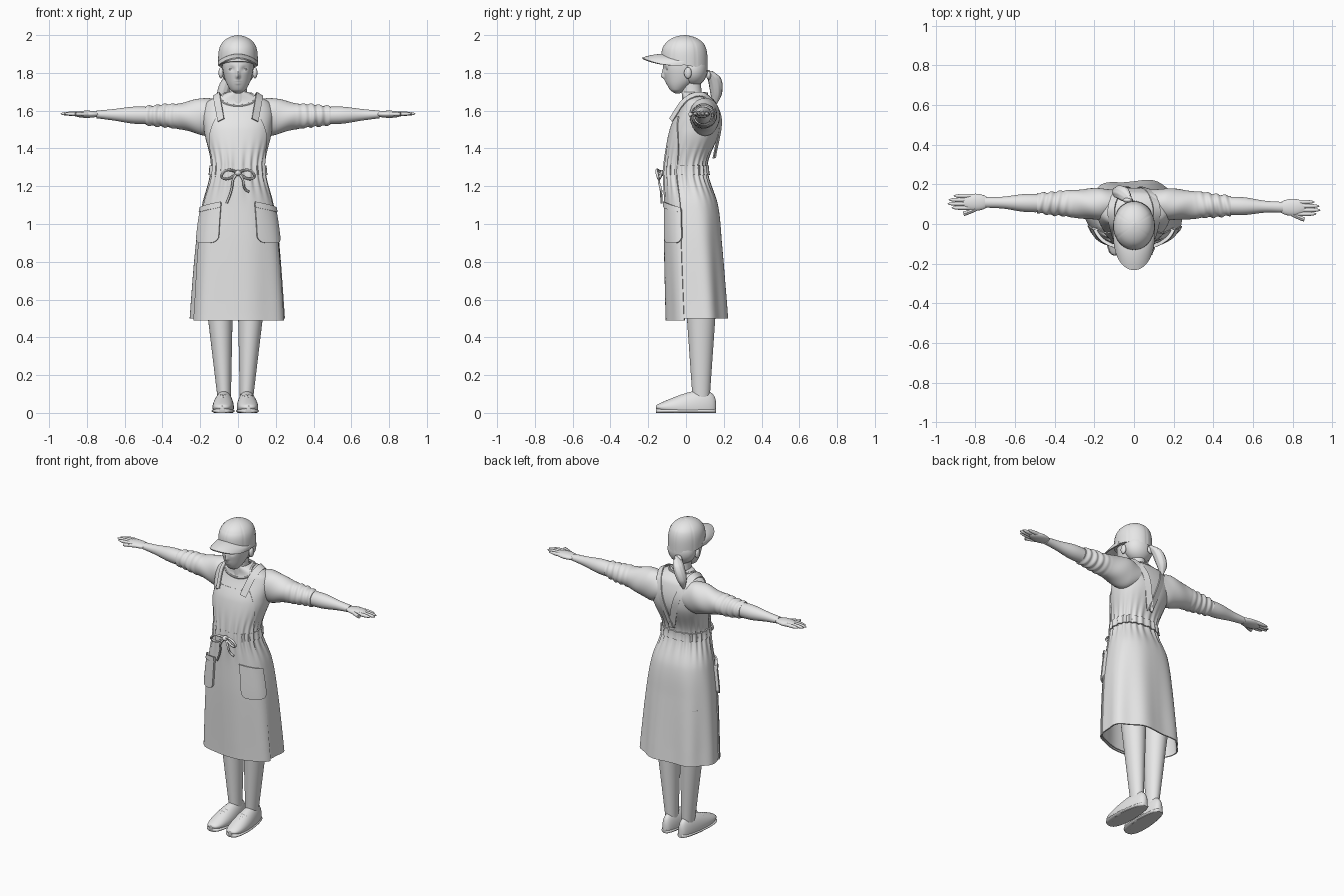
import bpy, bmesh
from math import sin, cos, pi, exp, radians
from mathutils import Vector

old = bpy.data.objects.get("Cube")
if old:
    bpy.data.objects.remove(old, do_unlink=True)

GREY = (0.8, 0.8, 0.8, 1)
clay = bpy.data.materials.new("light_grey")
clay.use_nodes = True
clay.diffuse_color = GREY
clay.node_tree.nodes["Principled BSDF"].inputs["Base Color"].default_value = GREY
parts = []
SIDES = {"left": 1, "right": -1}


def register(name, data):
    obj = bpy.data.objects.new(name, data)
    bpy.context.collection.objects.link(obj)
    data.materials.append(clay)
    parts.append(obj)
    return obj


def register_bmesh(name, bm):
    mesh = bpy.data.meshes.new(name)
    bm.to_mesh(mesh)
    bm.free()
    return register(name, mesh)


def bump(x, width):
    return exp(-(x / width) ** 2)


def clamp(x):
    return min(max(x, 0), 1)


def rounded(x):
    """Boxier version of a sine or cosine."""
    return abs(x) ** .85 * (1 if x > 0 else -1)


def smooth(keys, t):
    """Smooth interpolation through rows of (t, values...)."""
    last = len(keys) - 1
    i = 0
    while i < last - 1 and t > keys[i + 1][0]:
        i += 1
    start, end = keys[i], keys[i + 1]
    before, after = keys[max(i - 1, 0)], keys[min(i + 2, last)]
    step = end[0] - start[0]
    s = clamp((t - start[0]) / step)
    out = []
    for b, p, q, a in list(zip(before, start, end, after))[1:]:
        leave = (q - b) / (end[0] - before[0]) * step
        arrive = (a - p) / (after[0] - start[0]) * step
        out.append(p + (q - p) * s * s * (3 - 2 * s)
                   + leave * s * (1 - s) ** 2 - arrive * s * s * (1 - s))
    return out


def grid_mesh(name, rows, closed=False, thick=0):
    bm = bmesh.new()
    grid = [[bm.verts.new(p) for p in row] for row in rows]
    count = len(grid[0])
    for low, high in zip(grid, grid[1:]):
        for i in range(count if closed else count - 1):
            j = (i + 1) % count
            bm.faces.new((low[i], low[j], high[j], high[i]))
    if closed:
        bm.faces.new(grid[0])
        bm.faces.new(grid[-1])
        bmesh.ops.recalc_face_normals(bm, faces=bm.faces)
    obj = register_bmesh(name, bm)
    if thick:
        mod = obj.modifiers.new("thickness", 'SOLIDIFY')
        mod.thickness, mod.offset = thick, -1
    return obj


def loft(name, axis, rule, span=None, side=1, around=32, along=40, shape=None, floor=-1):
    """Elliptic rings (two centres, two radii) along an axis, from a rule or keys."""
    if span is None:
        keys = rule
        span = keys[0][0], keys[-1][0]
        rule = lambda t: smooth(keys, t)
    rows = []
    for k in range(along + 1):
        t = span[0] + (span[1] - span[0]) * k / along
        mid_p, mid_q, rad_p, rad_q = rule(t)
        row = []
        for i in range(around):
            a = 2 * pi * i / around - pi
            f = shape(a, t) if shape else 1
            p = mid_p + max(rad_p, .001) * sin(a) * f
            q = max(mid_q - max(rad_q, .001) * cos(a) * f, floor)
            row.append({'x': (side * t, p, q), 'y': (p, t, q), 'z': (p, q, t)}[axis])
        rows.append(row)
    return grid_mesh(name, rows, closed=True)


def blob(name, centre, radii):
    bm = bmesh.new()
    bmesh.ops.create_uvsphere(bm, u_segments=20, v_segments=14, radius=1)
    bmesh.ops.scale(bm, vec=radii, verts=bm.verts)
    bmesh.ops.translate(bm, vec=centre, verts=bm.verts)
    return register_bmesh(name, bm)


def tube(name, points, radius):
    curve = bpy.data.curves.new(name, 'CURVE')
    curve.dimensions, curve.bevel_depth, curve.use_fill_caps = '3D', radius, True
    curve.bevel_resolution, curve.resolution_u = 2, 8
    spline = curve.splines.new('NURBS')
    spline.points.add(len(points) - 1)
    for point, co in zip(spline.points, points):
        point.co = (*co, 1)
    spline.use_endpoint_u, spline.order_u = True, 3
    return register(name, curve)


# Clothed body surface, shared by dress, apron and pockets: height, depth, radii
BODY = [(.5, .06, .25, .16), (.9, .04, .22, .15), (1.1, .03, .19, .14), (1.3, 0, .14, .11),
        (1.5, .05, .18, .13), (1.64, .07, .17, .09), (1.7, .04, .05, .06)]


def body(a, z, off=0):
    depth, wide, deep = smooth(BODY, z)
    gathers = .005 * bump(z - 1.28, .1) * sin(22 * a)
    folds = .008 * clamp(2 - 1.7 * z) * sin(7 * a + .6) * (.3 + .7 * abs(sin(a / 2)))
    off += gathers + folds
    return (wide + off) * rounded(sin(a)), depth - (deep + off) * rounded(cos(a)), z


def patch(name, rule, off, thick=.008, across=72, up=40):
    """Cloth lying on the body; the rule gives angle and height."""
    rows = [[body(*rule(2 * i / across - 1, j / up), off) for i in range(across + 1)]
            for j in range(up + 1)]
    return grid_mesh(name, rows, thick=thick)


patch("dress_skirt", lambda u, v: (pi * u, .5 + .78 * v), 0, across=160)
patch("dress_bodice", lambda u, v: (pi * u, 1.27 + .43 * v), 0, across=128)
patch("apron_skirt", lambda u, v: (1.2 * u, .49 + .78 * v), .006)
patch("apron_bib", lambda u, v: ((1.25 - .7 * v * v) * u, 1.27 + .3 * v), .007)
patch("waistband", lambda u, v: (pi * u, 1.26 + .05 * v), .008, across=128, up=4)
for label, s in SIDES.items():
    def pocket(u, v):
        return s * .82 + .43 * u, .9 + .03 * u ** 6 * (1 - v) + (.2 - .015 * s * u) * v

    patch(label + "_pocket", pocket, .018, thick=.02)
    patch(label + "_pocket_hem", lambda u, v: pocket(u, .87 + .15 * v), .022, up=4)

# Apron straps over the shoulders, meeting down the back
STRAP = [(0, .09, -.08, 1.55), (1, .11, 0, 1.66), (2, .11, .1, 1.68),
         (3, .06, .18, 1.56), (4, 0, .15, 1.35)]
CHEST = Vector((0, .06, 1.5))
for label, s in SIDES.items():
    rows = []
    for i in range(41):
        p = Vector(smooth(STRAP, i / 10))
        ahead = Vector(smooth(STRAP, i / 10 + .05)) - Vector(smooth(STRAP, i / 10 - .05))
        wide = ahead.cross(p - CHEST).normalized() * .02
        rows.append([(s * q.x, q.y, q.z) for q in (p - wide, p, p + wide)])
    grid_mesh(label + "_strap", rows, thick=.006).modifiers[0].offset = 0

# Neckline and tied bow
tube("neckline", [body(k * pi / 6, 1.69 - .07 * max(cos(k * pi / 6), 0) ** 3)
                  for k in range(-6, 7)], .007)
KNOT = (0, -.13, 1.27)
blob("bow_knot", KNOT, (.02, .02, .016))
for label, s in SIDES.items():
    tube(label + "_bow_loop", [KNOT, (s * .05, -.16, 1.3), (s * .1, -.15, 1.25),
                               (s * .05, -.14, 1.23), KNOT], .007)
    tube(label + "_bow_tail", [KNOT, (s * .03, -.15, 1.24), (s * .03, -.13, 1.18),
                               (s * .06, -.13, 1.14 + s * .03)], .006)


# Arms: sleeve with rolled cuff, forearm, palm, fingers and thumb
def crease(a, t):
    rolled = clamp(10 * t - 3)
    return 1 + .07 * rolled * sin(150 * t + 2 * sin(a)) + .02 * sin(45 * t + 3 * a)


SLEEVE = [(.08, .07, .08), (.17, .08, .1), (.3, .07, .07), (.4, .06, .06), (.49, .05, .05)]
FOREARM = [(.44, .045, .045), (.55, .045, .045), (.66, .03, .03), (.75, .026, .02)]
for label, s in SIDES.items():
    def place(x, y=.1):
        """Arm axis: slightly raised, swept a little differently on each side."""
        return y - (.005 + .02 * s) * (x - .15), 1.565 + .02 * x

    def arm_rule(keys):
        return lambda t: (*place(t), *smooth(keys, t))

    loft(label + "_sleeve", 'x', arm_rule(SLEEVE), (.08, .49), s, along=70, shape=crease)
    loft(label + "_forearm", 'x', arm_rule(FOREARM), (.44, .75), s)
    blob(label + "_palm", (s * .8, *place(.8)), (.075, .043, .019))
    for finger, reach in enumerate((.92, .94, .935, .91)):
        blob("%s_finger_%d" % (label, finger + 1),
             (s * (reach - .06), *place(reach, .07 + .02 * finger)), (.06, .011, .011))
    tube(label + "_thumb", [(s * x, *place(x, y)) for x, y in ((.76, .09), (.8, .06), (.86, .04))], .011)

# Legs and shoes, standing slightly off centre
for label, s in SIDES.items():
    def stance(x):
        return s * x - .014

    def shoe(t):
        ends = (1 - (t / .161) ** 2) ** .35
        return stance(.063 - .04 * t), .03, (.055 - .06 * t) * ends, (.075 + .3 * t) * ends

    def sole(t):
        x, _, wide, _ = shoe(t)
        return x, .01, wide + .005, .015

    loft(label + "_leg", 'z', lambda z: (stance(.055 + .05 * z), .08, .03 + .07 * z, .04 + .07 * z),
         (.05, .85))
    loft(label + "_shoe", 'y', shoe, (-.16, .16), floor=0)
    loft(label + "_sole", 'y', sole, (-.16, .16), floor=0)
    for lace in range(3):
        y = -.03 - .02 * lace
        x, base, wide, high = shoe(y)
        top = base + high
        tube("%s_lace_%d" % (label, lace + 1), [(x - wide / 2, y + .01, top - .012),
             (x, y, top + .008), (x + wide / 2, y + .01, top - .012)], .005)


# Head with modelled nose, eye sockets and lips
def face(a, z):
    nose = .17 * bump(a, .13) * bump(z - 1.78, .014) + .09 * bump(a, .11) * bump(z - 1.8, .02)
    sockets = .06 * bump(abs(a) - .42, .2) * bump(z - 1.82, .014)
    lips = .05 * bump(a, .22) * (bump(z - 1.757, .006) + bump(z - 1.744, .006))
    return 1 + nose - sockets + lips


loft("head", 'z', [(1.69, 0, -.045, .01, .01), (1.71, 0, -.045, .04, .04), (1.77, 0, -.02, .07, .09),
                   (1.85, 0, -.01, .083, .11), (1.94, 0, 0, .07, .09)],
     around=96, along=64, shape=face)
loft("neck", 'z', [(1.57, 0, .04, .06, .06), (1.7, 0, .03, .047, .053), (1.8, 0, .02, .047, .053)])
for label, s in SIDES.items():
    blob(label + "_ear", (s * .09, .01, 1.8), (.013, .02, .03))
    blob(label + "_eye", (s * .036, -.093, 1.82), (.014, .011, .007))


# Hair gathered into a ponytail
def strands(a, t):
    return 1 + .04 * sin(9 * a + 20 * t)


blob("hair", (0, .04, 1.82), (.092, .075, .09))
loft("ponytail", 'z', [(1.62, -.09, .15, .005, .005), (1.69, -.08, .16, .03, .03),
                       (1.77, -.05, .15, .03, .035), (1.81, -.02, .12, .01, .02)], shape=strands)
blob("hair_tie", (-.03, .12, 1.79), (.026, .014, .026))


# Peaked cap: crown with panel seams, button and curved brim
def crown(z):
    height = clamp((z - 1.84) / .16)
    dome = (1 - height ** 4) ** .6
    return 0, -.008, .105 * dome, .123 * dome


cap = loft("cap_crown", 'z', crown, (1.84, 2), around=96,
           shape=lambda a, t: 1 - .016 * bump(sin(3 * a), .12))
for v in cap.data.vertices:
    v.co.z -= .16 * v.co.y * clamp(10 * (1.95 - v.co.z))
blob("cap_button", (0, 0, 1.99), (.014, .014, .01))
rows = []
for j in range(9):
    out, row = j / 8, []
    for i in range(33):
        a = (i / 16 - 1) * pi / 2
        u, c = sin(a), max(cos(a), 0)
        root, tip = -.01 - .105 * c, -.02 - .21 * c ** .75
        row.append((.098 * u, root + (tip - root) * out, 1.893 - .035 * u * u - .02 * out * out))
    rows.append(row)
grid_mesh("cap_brim", rows, thick=.008)

# Apply modifiers and curves, then shade smoothly
bpy.ops.object.select_all(action='DESELECT')
for obj in parts:
    obj.select_set(True)
bpy.context.view_layer.objects.active = parts[0]
bpy.ops.object.convert(target='MESH')
bpy.ops.object.shade_smooth_by_angle(angle=radians(45))
